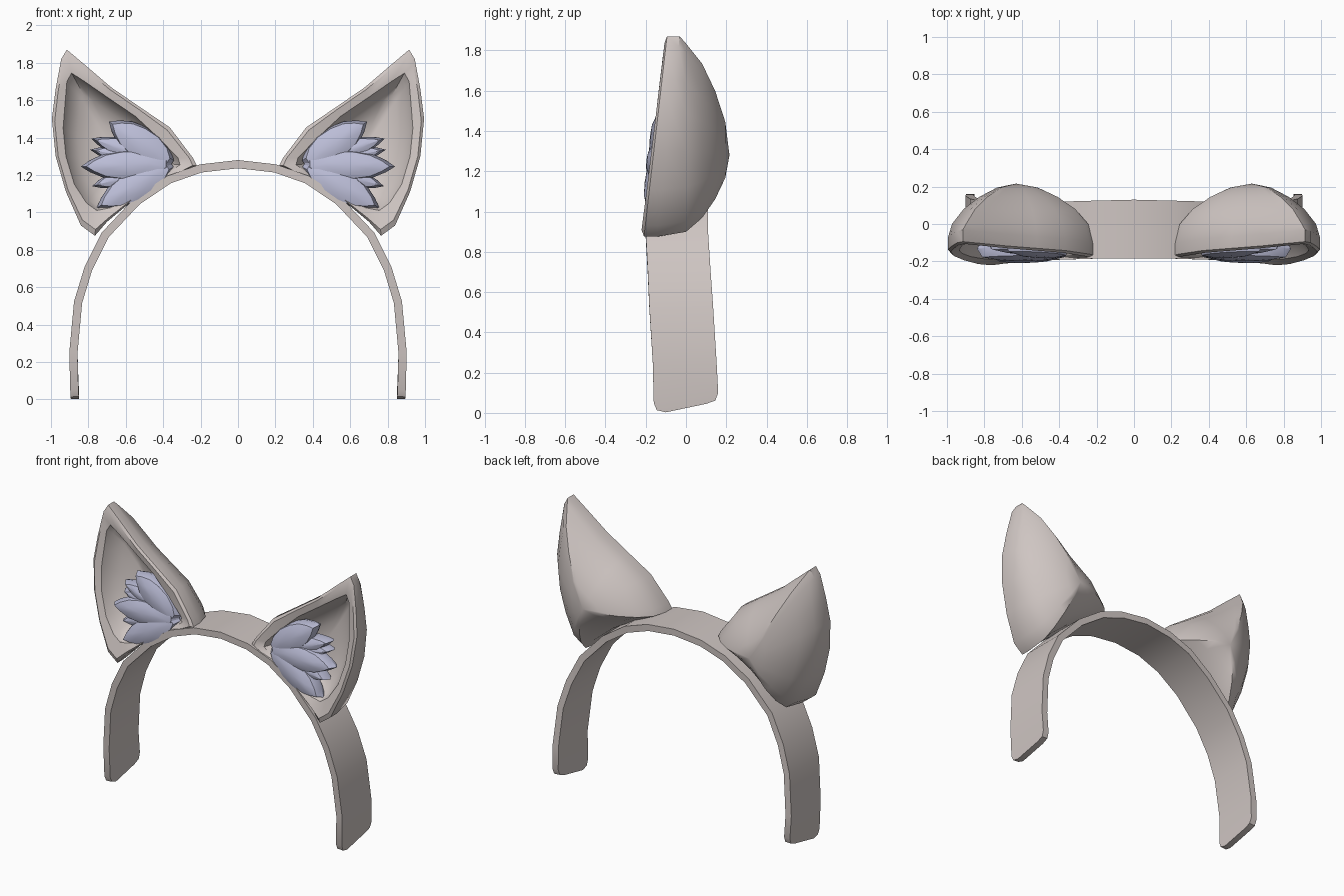
import bpy, bmesh, math
from mathutils import Vector

if "Cube" in bpy.data.objects:
    bpy.data.objects.remove(bpy.data.objects["Cube"])


def material(name, rgb):
    m = bpy.data.materials.new(name)
    m.diffuse_color = (*rgb, 1)
    m.use_nodes = True
    m.node_tree.nodes["Principled BSDF"].inputs["Base Color"].default_value = m.diffuse_color
    return m


CREAM = material("warm grey", (0.62, 0.56, 0.54))
LILAC = material("pale lilac", (0.50, 0.51, 0.68))


def loft(name, rings, mat, side=1, closed_ends=True, angle=35):
    """Bridge rings of equal length; a ring of one point makes a fan."""
    bm = bmesh.new()
    rows = [[bm.verts.new((side * p[0], p[1], p[2])) for p in r] for r in rings]
    for a, b in zip(rows, rows[1:]):
        n = max(len(a), len(b))
        for i in range(n):
            j = (i + 1) % n
            if len(a) == 1:
                bm.faces.new((a[0], b[j], b[i]))
            elif len(b) == 1:
                bm.faces.new((a[i], a[j], b[0]))
            else:
                bm.faces.new((a[i], a[j], b[j], b[i]))
    if closed_ends:
        for r in (rows[0], rows[-1]):
            if len(r) > 2:
                bm.faces.new(r)
    bmesh.ops.recalc_face_normals(bm, faces=bm.faces)
    me = bpy.data.meshes.new(name)
    bm.to_mesh(me)
    bm.free()
    me.materials.append(mat)
    ob = bpy.data.objects.new(name, me)
    bpy.context.collection.objects.link(ob)
    bpy.ops.object.select_all(action='DESELECT')
    bpy.context.view_layer.objects.active = ob
    ob.select_set(True)
    bpy.ops.object.shade_smooth_by_angle(angle=math.radians(angle))
    return ob


# Headband: centre line of one half as (x, z front, z back, y front, y back)
half = [(0, 1.258, 1.258, -.185, .13), (.2, 1.235, 1.235, -.185, .125),
        (.37, 1.175, 1.175, -.19, .12), (.54, 1.06, 1.06, -.195, .11),
        (.71, .88, .88, -.2, .11), (.80, .70, .70, -.19, .122),
        (.855, .52, .52, -.182, .135), (.88, .25, .25, -.165, .152),
        (.875, .05, .10, -.16, .16), (.873, .015, .062, -.145, .145),
        (.872, .003, .045, -.10, .10)]
path = [(-x, *rest) for x, *rest in half[:0:-1]] + half
T = 0.022
rings = []
for i, (x, zf, zb, yf, yb) in enumerate(path):
    a, b = path[max(i - 1, 0)], path[min(i + 1, len(path) - 1)]
    n = Vector((-(b[1] - a[1]), b[0] - a[0])).normalized() * T
    if i in (0, len(path) - 1):
        n = Vector((math.copysign(T, x), 0))
    rings.append([(x + n.x, yf, zf + n.y), (x + n.x, yb, zb + n.y),
                  (x - n.x, yb, zb - n.y), (x - n.x, yf, zf - n.y)])
loft("headband", rings, CREAM)

# Ear outline (outer x, z) and cavity lip (inner x, z), clockwise from the tip
outline = [(.915, 1.87, .89, 1.745), (.945, 1.82, .915, 1.70),
           (.975, 1.66, .925, 1.58), (.995, 1.50, .935, 1.45),
           (.975, 1.30, .92, 1.30), (.92, 1.11, .875, 1.15),
           (.84, .93, .81, 1.05), (.765, .875, .755, 1.01),
           (.70, .95, .68, 1.025), (.55, 1.075, .54, 1.115),
           (.37, 1.18, .38, 1.205), (.22, 1.25, .31, 1.255),
           (.24, 1.29, .32, 1.29), (.365, 1.455, .42, 1.395),
           (.52, 1.56, .55, 1.515), (.68, 1.67, .69, 1.61),
           (.82, 1.79, .82, 1.70)]
CX, CZ = .63, 1.28


def plane(z):
    """Depth of the leaning front plane of the ears."""
    return -.22 + (z - .88) * .115


def scaled(x, z, s):
    return CX + (x - CX) * s, CZ + (z - CZ) * s


def ear_rings():
    rings = [[(CX, plane(CZ) + .17, CZ)]]
    # cavity from the floor up to the lip
    for s, d in ((.45, .155), (.75, .115), (.93, .06), (1, .015)):
        pts = [scaled(xi, zi, s) for _, _, xi, zi in outline]
        rings.append([(x, plane(z) + d, z) for x, z in pts])
    # rounded rim
    rings.append([(xo * .75 + xi * .25, plane(zo), zo * .75 + zi * .25)
                  for xo, zo, xi, zi in outline])
    for d in (.012, .075):
        rings.append([(x, plane(z) + d, z) for x, z, _, _ in outline])
    # domed back
    for s, y in ((.94, .0), (.77, .08), (.54, .145), (.28, .195)):
        pts = [scaled(x, z, s) for x, z, _, _ in outline]
        rings.append([(x, y, z) for x, z in pts])
    rings.append([(CX, .216, CZ)])
    return rings


# Tuft petals: tip x, tip z, half width, setback
ROOT = Vector((.355, 1.26))
petals = [(.69, 1.485, .088, .0), (.84, 1.245, .08, -.004), (.755, 1.025, .085, .0),
          (.785, 1.395, .055, .022), (.79, 1.335, .05, .03), (.78, 1.14, .055, .022)]
leaf = [(.0, .25), (.12, .7), (.32, 1), (.55, 1), (.75, .8), (.9, .4)]


def petal_rings(tx, tz, w, back):
    axis = Vector((tx, tz)) - ROOT
    side = Vector((-axis.y, axis.x)).normalized() * w
    shape = leaf + [(1, 0)] + [(t, -k) for t, k in leaf[::-1]]
    rings = []
    for s, d in ((.9, .085), (1, .05), (.88, .004), (.5, -.012), (0, -.016)):
        row = []
        for t, k in (shape if s else [(.5, 0)]):
            p = ROOT + axis * (.5 + (t - .5) * s) + side * k * s
            row.append((p.x, plane(p.y) + d + back, p.y))
        rings.append(row)
    return rings


for label, sgn in (("right", 1), ("left", -1)):
    loft(label + "_ear", ear_rings(), CREAM, sgn, angle=40)
    for i, p in enumerate(petals):
        loft(f"{label}_ear_tuft_petal_{i + 1}", petal_rings(*p), LILAC, sgn)
